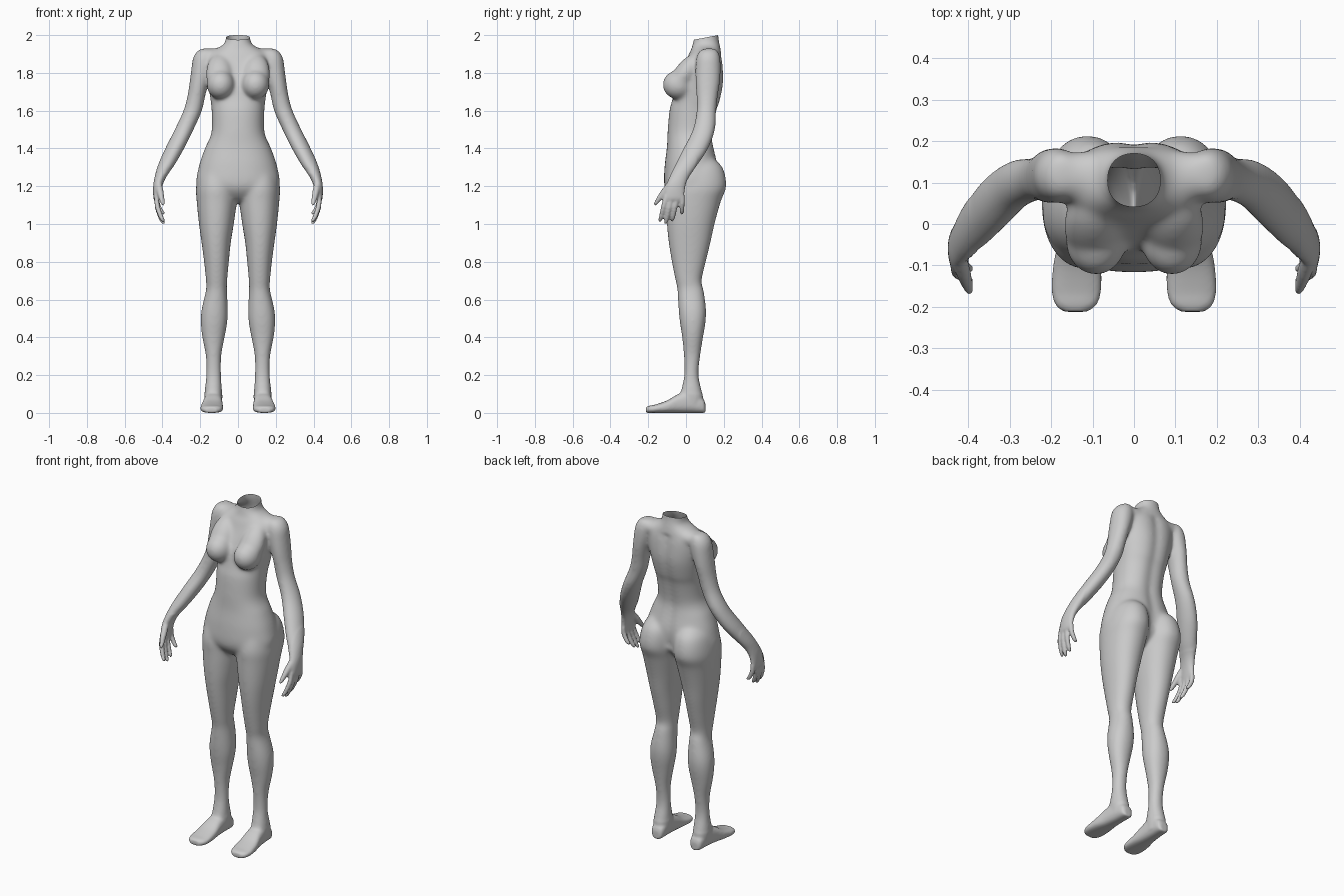
import bpy, bmesh, math
from mathutils import Vector, Matrix

if "Cube" in bpy.data.objects:
    bpy.data.objects.remove(bpy.data.objects["Cube"])

bm = bmesh.new()
N = 32


def spline(rows, steps=5):
    """Catmull-Rom resampling of a list of equal-length tuples."""
    out = []
    for i in range(len(rows) - 1):
        a, b, c, d = rows[max(i - 1, 0)], rows[i], rows[i + 1], rows[min(i + 2, len(rows) - 1)]
        for k in range(steps):
            t = k / steps
            out.append([0.5 * (2 * q + (r - p) * t + (2 * p - 5 * q + 4 * r - s) * t * t
                               + (3 * q - p - 3 * r + s) * t ** 3)
                        for p, q, r, s in zip(a, b, c, d)])
    return out + [list(rows[-1])]


def skin(rings):
    """Closed skin over rings of points."""
    vs = [[bm.verts.new(p) for p in r] for r in rings]
    n = len(vs[0])
    for a, b in zip(vs, vs[1:]):
        for i in range(n):
            bm.faces.new((a[i], a[(i + 1) % n], b[(i + 1) % n], b[i]))
    bm.faces.new(vs[0][::-1])
    bm.faces.new(vs[-1])


def oval(center, u, v, power=2.0):
    pts = []
    for i in range(N):
        t = 2 * math.pi * i / N
        c, s = math.cos(t), math.sin(t)
        e = 2 / power
        pts.append(Vector(center) + Vector(u) * math.copysign(abs(c) ** e, c)
                   + Vector(v) * math.copysign(abs(s) ** e, s))
    return pts


def ball(center, radii, tilt=0.0):
    m = Matrix.Translation(center) @ Matrix.Rotation(tilt, 4, 'X') @ Matrix.Diagonal((*radii, 1))
    bmesh.ops.create_uvsphere(bm, u_segments=32, v_segments=20, radius=1, matrix=m)


# Torso and neck: z, half width, front y, back y
torso = [(2.04, .064, .045, .17), (1.98, .065, .042, .173), (1.95, .078, .034, .179),
         (1.925, .12, .028, .183), (1.9, .16, .015, .188), (1.85, .172, -.005, .198),
         (1.75, .16, -.05, .203), (1.65, .145, -.075, .185), (1.6, .14, -.088, .168),
         (1.5, .139, -.097, .148), (1.45, .152, -.099, .144), (1.4, .176, -.102, .152),
         (1.3, .209, -.114, .172), (1.2, .216, -.114, .16), (1.14, .12, -.075, .11),
         (1.115, .05, -.03, .08)]
rings = []
for z, w, f, b in spline(torso):
    ring = oval((0, (f + b) / 2, z), (w, 0, 0), (0, (b - f) / 2, 0), 2.2)
    for p in ring:  # spine groove
        if p.y > (f + b) / 2 and 1.2 < z < 1.9:
            p.y -= .014 * math.exp(-(p.x / .03) ** 2)
    rings.append(ring)
skin(rings)

# Leg: z, inner x, outer x, front y, back y
leg = [(1.36, .06, .15, -.03, .13), (1.3, .015, .2, -.08, .194), (1.2, .004, .222, -.108, .214),
       (1.12, .006, .219, -.107, .185), (1.0, .022, .207, -.102, .152), (.9, .038, .193, -.092, .13),
       (.8, .048, .18, -.076, .106), (.7, .057, .17, -.056, .083), (.65, .058, .17, -.046, .094),
       (.55, .053, .193, -.04, .107), (.48, .056, .198, -.033, .104), (.4, .07, .19, -.021, .091),
       (.3, .088, .171, -.012, .076), (.2, .089, .169, -.01, .067), (.1, .083, .178, -.03, .088),
       (.03, .085, .172, -.03, .092)]
# Foot, heel to toe: y, centre x, half width, top z
foot = [(.103, .128, .018, .045), (.09, .128, .036, .075), (.03, .13, .045, .12),
        (-.04, .133, .05, .1), (-.1, .137, .058, .066), (-.16, .139, .06, .045),
        (-.195, .14, .05, .038), (-.212, .141, .028, .03)]
# Arm and palm: z, centre x, half width, centre y, half depth
arm = [(1.93, .17, .02, .125, .03), (1.915, .175, .042, .12, .05), (1.88, .181, .058, .118, .064),
       (1.82, .191, .057, .117, .068), (1.75, .206, .051, .115, .066), (1.68, .22, .048, .112, .058),
       (1.6, .24, .05, .108, .053), (1.5, .285, .051, .095, .06), (1.4, .335, .051, .052, .067),
       (1.31, .38, .044, 0, .061), (1.25, .41, .031, -.035, .052), (1.2, .425, .024, -.055, .052),
       (1.14, .432, .016, -.062, .053), (1.12, .43, .01, -.062, .046)]
# Fingers: base y, tip y, tip z
fingers = [(-.104, -.138, 1.012), (-.076, -.108, 1.0), (-.047, -.073, 1.014), (-.019, -.022, 1.05)]


def tube(points, side):
    """Tapered round digit through (x, y, z, radius) points."""
    pts = spline(points)
    out = []
    for i, p in enumerate(pts):
        d = (Vector(pts[min(i + 1, len(pts) - 1)][:3]) - Vector(pts[max(i - 1, 0)][:3])).normalized()
        v = d.cross(Vector((1, 0, 0))).normalized()
        u = v.cross(d)
        ring = oval(p[:3], u * p[3], v * p[3])
        out.append([Vector((q.x * side, q.y, q.z)) for q in ring])
    skin(out)


for s in (-1, 1):
    skin([oval((s * (i + o) / 2, (f + b) / 2, z), ((o - i) / 2, 0, 0), (0, (b - f) / 2, 0), 2.15)
          for z, i, o, f, b in spline(leg)])
    skin([oval((s * x, y, h / 2), (w, 0, 0), (0, 0, h / 2), 2.6) for y, x, w, h in spline(foot)])
    skin([oval((s * x, y, z), (w, 0, 0), (0, d, 0)) for z, x, w, y, d in spline(arm)])
    for yb, yt, zt in fingers:
        tube([(.43, yb, 1.15, .013), (.427, yb * .6 + yt * .4, 1.15 * .6 + zt * .4, .0135),
              (.408, yb * .2 + yt * .8, 1.15 * .2 + zt * .8, .012), (.395, yt, zt + .006, .009),
              (.392, yt, zt, .004)], s)
    # thumb
    tube([(.422, -.08, 1.215, .018), (.412, -.115, 1.17, .018), (.403, -.145, 1.13, .014),
          (.397, -.163, 1.105, .009), (.396, -.168, 1.1, .004)], s)
    # shoulder bridge, breast and its upper slope
    ball((s * .1, .115, 1.885), (.13, .062, .047))
    ball((s * .092, -.04, 1.737), (.074, .084, .078))
    ball((s * .098, -.005, 1.795), (.072, .058, .125), -.62)

bmesh.ops.recalc_face_normals(bm, faces=bm.faces)
mesh = bpy.data.meshes.new("body_parts")
bm.to_mesh(mesh)
bm.free()

# Fuse all parts into one skin
body = bpy.data.objects.new("body", mesh)
bpy.context.collection.objects.link(body)
mod = body.modifiers.new("fuse", 'REMESH')
mod.mode = 'VOXEL'
mod.voxel_size = .006
bpy.context.view_layer.update()
fused = bpy.data.meshes.new_from_object(body.evaluated_get(bpy.context.evaluated_depsgraph_get()))
body.modifiers.clear()
body.data = fused

# Soften the joints, lightly on hands and feet, and cut the neck open
bm = bmesh.new()
bm.from_mesh(fused)
soft = [v for v in bm.verts if abs(v.co.x) < .4 and v.co.z > .1
        and not (abs(v.co.x) > .34 and v.co.z < 1.27)]
for k in range(28):
    bmesh.ops.smooth_vert(bm, verts=soft, factor=.5, use_axis_x=True, use_axis_y=True, use_axis_z=True)
for k in range(3):
    bmesh.ops.smooth_vert(bm, verts=bm.verts, factor=.5, use_axis_x=True, use_axis_y=True, use_axis_z=True)
bmesh.ops.bisect_plane(bm, geom=bm.verts[:] + bm.edges[:] + bm.faces[:], plane_co=(0, .17, 2.0),
                       plane_no=(0, -.025, .13), clear_outer=True)
for f in bm.faces:
    f.smooth = True
bm.to_mesh(fused)
bm.free()
